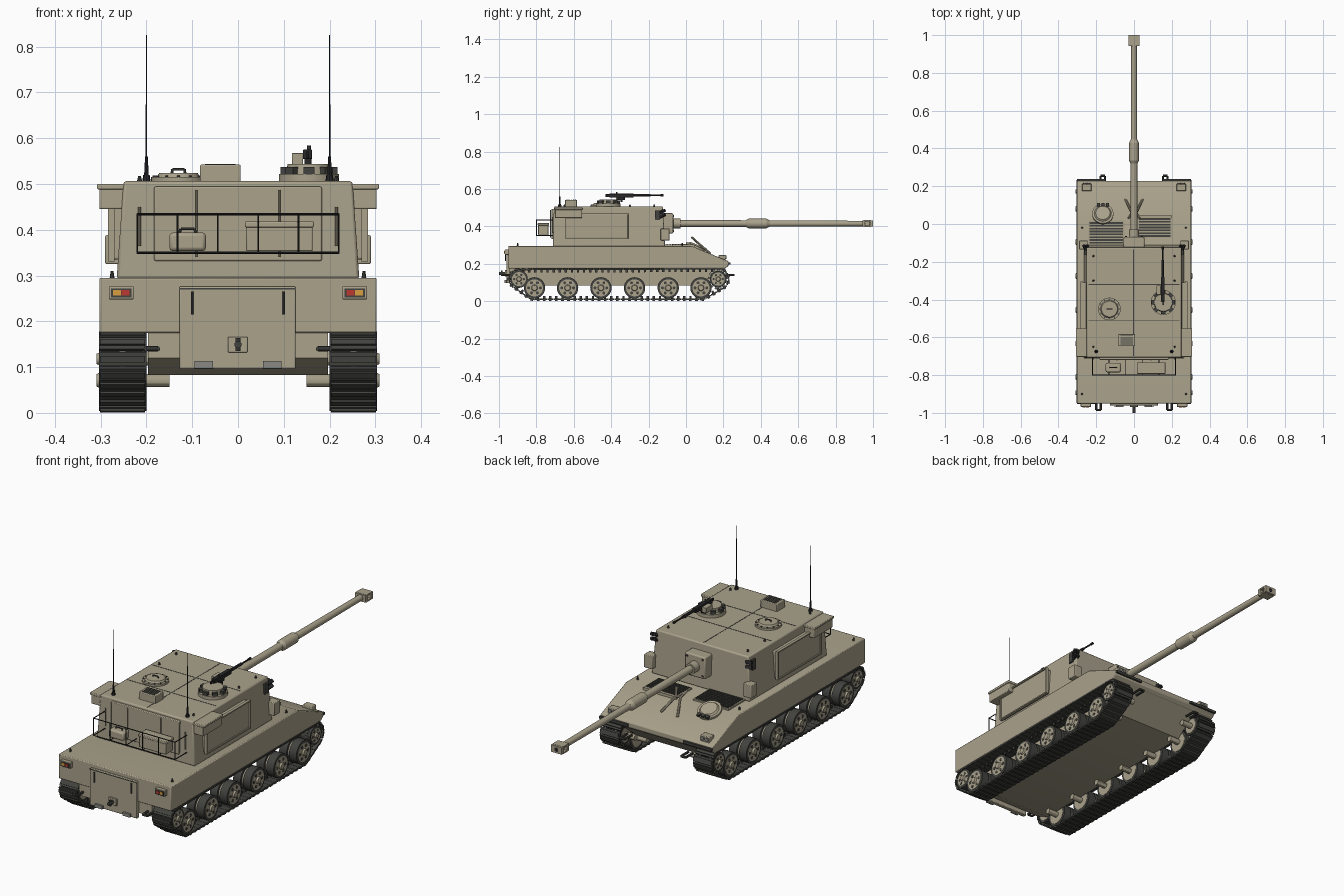
import bpy, bmesh, math
from mathutils import Vector, Matrix

if "Cube" in bpy.data.objects:
    bpy.data.objects.remove(bpy.data.objects["Cube"])

def material(name, r, g, b):
    m = bpy.data.materials.new(name)
    m.diffuse_color = (r, g, b, 1)
    m.use_nodes = True
    m.node_tree.nodes["Principled BSDF"].inputs["Base Color"].default_value = m.diffuse_color
    return m

TAN = material("tan_paint", .40, .36, .26)
DARK = material("track_dark", .055, .055, .05)
BLACK = material("black_metal", .02, .02, .022)
STEEL = material("grey_steel", .25, .25, .23)
RED = material("red_lens", .5, .04, .03)
AMBER = material("amber_lens", .7, .35, .05)

def box(bm, x0, x1, y0, y1, z0, z1, m=Matrix()):
    c = Vector(((x0 + x1) / 2, (y0 + y1) / 2, (z0 + z1) / 2))
    s = Matrix.Diagonal((x1 - x0, y1 - y0, z1 - z0, 1))
    return bmesh.ops.create_cube(bm, size=1, matrix=m @ Matrix.Translation(c) @ s)["verts"]

def rod(bm, p, q, r, r2=None, seg=8):
    p, q = Vector(p), Vector(q)
    d = q - p
    m = Matrix.Translation((p + q) / 2) @ d.to_track_quat('Z', 'Y').to_matrix().to_4x4()
    bmesh.ops.create_cone(bm, cap_ends=True, segments=seg, radius1=r,
                          radius2=r if r2 is None else r2, depth=d.length, matrix=m)

def path(bm, pts, r, seg=6):
    for a, b in zip(pts, pts[1:]):
        rod(bm, a, b, r, seg=seg)

def prism(bm, pts, x0, x1):
    f = bm.faces.new([bm.verts.new((x0, y, z)) for y, z in pts])
    g = bmesh.ops.extrude_face_region(bm, geom=[f])["geom"]
    for v in g:
        if isinstance(v, bmesh.types.BMVert):
            v.co.x = x1

def done(bm, name, mat, mirror=False, bevel=0):
    bmesh.ops.recalc_face_normals(bm, faces=bm.faces[:])
    me = bpy.data.meshes.new(name)
    bm.to_mesh(me)
    bm.free()
    me.materials.append(mat)
    ob = bpy.data.objects.new(name, me)
    bpy.context.collection.objects.link(ob)
    if bevel:
        b = ob.modifiers.new("bevel", 'BEVEL')
        b.width, b.segments, b.limit_method = bevel, 2, 'ANGLE'
    if mirror:
        ob.modifiers.new("mirror", 'MIRROR')
    return ob

def boxes(name, mat, dims, mirror=False, bevel=0):
    bm = bmesh.new()
    for d in dims:
        box(bm, *d)
    return done(bm, name, mat, mirror, bevel)

def rods(name, mat, items, mirror=False, seg=24):
    bm = bmesh.new()
    for i in items:
        rod(bm, *i, seg=seg)
    return done(bm, name, mat, mirror)

# hull: wide upper body and narrow lower tub
bm = bmesh.new()
prism(bm, [(-.95, .175), (-.95, .295), (.03, .295), (.228, .213), (.228, .19), (.21, .175)], -.303, .303)
done(bm, "upper_hull", TAN, bevel=.004)
bm = bmesh.new()
prism(bm, [(-.945, .18), (-.945, .12), (-.87, .083), (.09, .083), (.215, .18)], -.197, .197)
done(bm, "lower_hull", TAN)

# tracks: hull curve around the end wheels, resampled into links
wheels_y = [-.81, -.633, -.455, -.275, -.095, .08]
ends = [(-.893, .118, .048), (.172, .118, .052), (wheels_y[0], .071, .058), (wheels_y[-1], .071, .058)]
cloud = sorted((y + r * math.cos(i * math.tau / 64), z + r * math.sin(i * math.tau / 64))
               for y, z, r in ends for i in range(64))
def half(points):
    h = []
    for p in points:
        while len(h) > 1 and ((h[-1][0] - h[-2][0]) * (p[1] - h[-2][1])
                              - (h[-1][1] - h[-2][1]) * (p[0] - h[-2][0])) <= 0:
            h.pop()
        h.append(p)
    return h[:-1]
loop = [Vector(p) for p in half(cloud) + half(cloud[::-1])]
loop.append(loop[0])
total = sum((b - a).length for a, b in zip(loop, loop[1:]))
N = 76
pitch = total / N
bm = bmesh.new()
seg_i, start = 0, 0
for k in range(N):
    s = k * pitch
    while s > start + (loop[seg_i + 1] - loop[seg_i]).length:
        start += (loop[seg_i + 1] - loop[seg_i]).length
        seg_i += 1
    d = (loop[seg_i + 1] - loop[seg_i]).normalized()
    p = loop[seg_i] + d * (s - start)
    m = Matrix.Translation((0, p.x, p.y)) @ Matrix.Rotation(math.atan2(d.y, d.x), 4, 'X')
    box(bm, .2, .304, -pitch * .48, pitch * .48, -.007, .001, m)
    box(bm, .203, .301, -.007, .007, -.0125, -.006, m)
    box(bm, .249, .256, -.006, .006, 0, .014, m)
done(bm, "track", DARK, True)

# road wheels, idler and sprocket
tyre, disc, holes = bmesh.new(), bmesh.new(), bmesh.new()
for y, z, r in [(y, .071, .057) for y in wheels_y] + [ends[0][:2] + (.047,), ends[1][:2] + (.044,)]:
    for a, b in ((.206, .246), (.259, .299)):
        rod(tyre, (a, y, z), (b, y, z), r, seg=32)
    rod(disc, (.204, y, z), (.301, y, z), r * .8, seg=32)
    rod(disc, (.301, y, z), (.309, y, z), r * .3, r * .24, seg=16)
    rod(disc, (.15, y, z), (.206, y, z), .014, seg=12)
    for k in range(6):
        t = k * math.tau / 6
        c, s = y + r * .55 * math.cos(t), z + r * .55 * math.sin(t)
        rod(holes, (.3, c, s), (.3022, c, s), r * .14, seg=10)
done(tyre, "wheel_tyres", DARK, True)
done(disc, "wheel_discs", TAN, True)
done(holes, "wheel_holes", DARK, True)
bm = bmesh.new()
for k in range(13):
    m = Matrix.Translation((0, ends[1][0], ends[1][1])) @ Matrix.Rotation(k * math.tau / 13, 4, 'X')
    for x in (.222, .28):
        box(bm, x, x + .008, -.006, .006, .03, .056, m)
done(bm, "sprocket_teeth", STEEL, True)

# turret: tapered block
bm = bmesh.new()
for v in box(bm, -.265, .265, -.712, -.112, .293, .506):
    if v.co.z > .4:
        v.co.x *= .943
        v.co.y += -.012 if v.co.y > -.4 else .006
done(bm, "turret", TAN, bevel=.006)
rods("turret_ring", DARK, [((0, -.38, .29), (0, -.38, .298), .255)], seg=48)
boxes("roof_seams", DARK, [(-.24, .24, y - .002, y + .002, .5, .5068) for y in (-.32, -.51)]
      + [(-.004, 0, -.70, -.135, .5, .5068)])

# turret side stowage
boxes("side_panel", TAN, [(.24, .279, -.64, -.31, .335, .465)], True, .004)
boxes("side_panel_frame", TAN, [(.27, .284, -.645, -.305, z, z + .006) for z in (.331, .463)]
      + [(.27, .284, y, y + .006, .331, .469) for y in (-.645, -.311)], True)
boxes("rear_side_box", TAN, [(.24, .303, -.70, -.555, .445, .497), (.24, .308, -.703, -.552, .488, .5)], True, .003)
boxes("front_side_box", TAN, [(.245, .29, -.135, -.088, .325, .388)], True, .003)
rods("smoke_launchers", BLACK, [((.235 + .014 * i, -.15, z), (.25 + .016 * i, -.112, z + .018), .009)
                                for i in range(2) for z in (.445, .468)], True, 12)
boxes("launcher_bracket", DARK, [(.235, .262, -.165, -.14, .435, .485)], True)

# turret rear: recessed door panel, rails, basket and stowed items
boxes("turret_rear_panel", TAN, [(-.183, .183, -.719, -.70, .332, .494)], bevel=.003)
rods("turret_rear_rails", TAN, [((x, -.724, .34), (x, -.724, .487), .003) for x in (-.09, .09)]
     + [((x, -.715, .365), (x, -.715, .45), .003) for x in (-.215, .215)], seg=8)
bm = bmesh.new()
for z in (.35, .434):
    path(bm, [(-.22, -.71, z), (-.22, -.8, z), (.22, -.8, z), (.22, -.71, z)], .0025)
for i in range(6):
    x = -.22 + .088 * i
    path(bm, [(x, -.8, .434), (x, -.8, .35), (x, -.71, .35)], .0022)
done(bm, "stowage_basket", BLACK)
boxes("stowed_pack", TAN, [(-.15, -.07, -.785, -.735, .353, .394)], bevel=.008)
boxes("stowed_box", TAN, [(.018, .163, -.79, -.735, .353, .416), (.015, .166, -.793, -.732, .405, .418)], bevel=.003)
bm = bmesh.new()
path(bm, [(-.128, -.76, .392), (-.125, -.76, .402), (-.095, -.76, .402), (-.092, -.76, .392)], .003)
done(bm, "pack_handle", DARK)

# main gun
boxes("mantlet", TAN, [(-.055, .055, -.14, -.068, .362, .47)], bevel=.006)
g = lambda a, b, r, r2=None: ((0, a, .415), (0, b, .415), r, r2)
rods("gun_barrel", TAN, [g(-.08, -.03, .026), g(-.03, .33, .018, .0175), g(.32, .335, .018, .026),
     g(.335, .43, .026), g(.43, .447, .026, .017), g(.44, .96, .0165, .0145)], seg=32)
boxes("muzzle_brake", TAN, [(-.029, .029, .943, .958, .398, .432), (-.029, .029, .985, 1, .398, .432),
      (-.029, .029, .95, .99, .426, .433), (-.029, .029, .95, .99, .397, .404), (-.006, .006, .95, .99, .4, .43)])
rods("muzzle_bore", BLACK, [((0, .98, .415), (0, 1.0005, .415), .01)])
rods("mantlet_bolts", DARK, [((x, -.07, z), (x, -.064, z), .005) for x in (-.042, .042) for z in (.376, .456)], seg=6)

# roof: hatch, cupola, vent, antennas, lifting eyes
rods("loader_hatch", TAN, [((-.13, -.45, .503), (-.13, -.45, .515), .06), ((-.13, -.45, .515), (-.13, -.45, .524), .047, .042)], seg=32)
rods("loader_hatch_bolts", DARK, [((-.13 + .053 * math.cos(i * math.tau / 12), -.45 + .053 * math.sin(i * math.tau / 12), .51),
     (-.13 + .053 * math.cos(i * math.tau / 12), -.45 + .053 * math.sin(i * math.tau / 12), .518), .004) for i in range(12)], seg=6)
bm = bmesh.new()
path(bm, [(-.145, -.45, .52), (-.143, -.45, .532), (-.117, -.45, .532), (-.115, -.45, .52)], .003)
done(bm, "hatch_handle", DARK)
rods("cupola", TAN, [((.155, -.415, .503), (.155, -.415, .522), .066), ((.155, -.415, .52), (.155, -.415, .543), .05, .047)], seg=32)
bm = bmesh.new()
for k in range(8):
    m = Matrix.Translation((.155, -.415, 0)) @ Matrix.Rotation(k * math.tau / 8, 4, 'Z')
    box(bm, -.012, .012, .045, .062, .52, .537, m)
done(bm, "cupola_periscopes", DARK)
boxes("roof_vent", TAN, [(-.083, .006, -.647, -.583, .5, .542)], bevel=.003)
boxes("vent_slats", DARK, [(-.072, -.005, y, y + .005, .54, .544) for y in (-.638, -.627, -.616, -.605, -.594)])
rods("antenna", BLACK, [((.2, -.675, .5), (.2, -.675, .52), .01, .007), ((.2, -.675, .52), (.2, -.675, .56), .005, .003),
     ((.2, -.675, .56), (.2, -.675, .825), .0018, .001)], True, 8)
rods("lifting_eyes", DARK, [((.215, y, .5), (.215, y, .517), .007, .003) for y in (-.65, -.3, -.17)], True, 8)

# roof machine gun
boxes("machine_gun_body", BLACK, [(.142, .162, -.41, -.28, .554, .575), (.15, .155, -.43, -.405, .556, .572),
      (.145, .16, -.365, -.33, .54, .556)], bevel=.002)
rods("machine_gun_barrel", BLACK, [((.152, -.29, .566), (.152, -.19, .566), .007), ((.152, -.2, .566), (.152, -.122, .566), .004),
     ((.152, -.135, .566), (.152, -.12, .566), .006), ((.152, -.345, .53), (.152, -.345, .56), .006)], seg=12)
boxes("ammo_box", TAN, [(.118, .142, -.375, -.325, .542, .568)], bevel=.002)
rods("gun_sight", DARK, [((.155, -.37, .57), (.155, -.37, .584), .004)], seg=8)

# front deck: grilles, driver hatch, travel lock, lamps
boxes("grille_frames", TAN, [(-.242, -.05, -.111, .018, .29, .302), (.02, .2, -.075, .045, .285, .302)])
boxes("grille_slats", DARK, [(x0, x1, y0 + .015 * i, y0 + .009 + .015 * i, .3, .306)
      for x0, x1, y0 in ((-.235, -.057, -.104), (.027, .193, -.068)) for i in range(7 if x0 > 0 else 8)])
up = Vector((0, .382, .924))
c = Vector((-.165, .052, .286))
rods("driver_hatch", TAN, [(c - up * .01, c + up * .01, .056), (c + up * .01, c + up * .018, .045, .038)], seg=32)
bm = bmesh.new()
m = Matrix.Translation(c) @ Matrix.Rotation(-.392, 4, 'X')
for x in (-.03, -.007, .016):
    box(bm, x, x + .016, .04, .055, .008, .02, m)
done(bm, "driver_periscopes", DARK)
bm = bmesh.new()
path(bm, [(.045, .13, .255), (.012, .06, .315), (.03, .03, .342)], .006, 8)
rod(bm, (.012, .06, .315), (0, .06, .315), .006)
done(bm, "travel_lock", TAN, True)
boxes("headlamp_housing", TAN, [(.225, .275, .175, .212, .215, .247)], True, .003)
rods("headlamps", STEEL, [((x, .205, .234), (x, .217, .234), .009) for x in (.239, .261)], True, 16)
rods("fender_pins", DARK, [((.275, y, .29), (.275, y, .31), .006, .003) for y in (-.9, -.02)], True, 8)
boxes("front_fender_edge", DARK, [(.15, .303, .225, .238, .195, .207)], True)

# rear hull: door, handle, steps, pintle, lamps, tow hooks
boxes("rear_door", TAN, [(-.128, .126, -.96, -.94, .096, .276)], bevel=.003)
boxes("rear_door_trim", DARK, [(-.128, .126, -.962, -.958, .27, .273)])
rods("door_handles", DARK, [((x, -.966, .215), (x, -.966, .265), .003) for x in (-.1, .1)], seg=8)
boxes("door_steps", STEEL, [(.055, .095, -.97, -.955, .097, .113)], True)
boxes("pintle_plate", TAN, [(-.022, .021, -.968, -.955, .132, .166)], bevel=.002)
rods("pintle", DARK, [((0, -.965, .149), (0, -1, .149), .008), ((0, -.985, .135), (0, -.985, .163), .005)], seg=12)
boxes("rear_lamp_housing", TAN, [(.228, .282, -.968, -.945, .248, .276)], True, .002)
boxes("rear_lamp_recess", DARK, [(.233, .277, -.97, -.96, .252, .272)], True)
for nm, mat, x in (("red_lamp", RED, .237), ("amber_lamp", AMBER, .256)):
    boxes(nm, mat, [(x, x + .017, -.972, -.965, .256, .268)], True)
bm = bmesh.new()
for y0, y1, x in ((-.94, -.985, .188), (.2, .255, .165)):
    path(bm, [(x - .012, y0, .14), (x - .012, y1, .14), (x + .012, y1, .14), (x + .012, y0, .14)], .006, 8)
done(bm, "tow_hooks", DARK, True)

# smooth round parts, keep edges sharp
bpy.ops.object.select_all(action='SELECT')
bpy.context.view_layer.objects.active = bpy.context.selected_objects[0]
bpy.ops.object.shade_smooth_by_angle(angle=math.radians(30))
